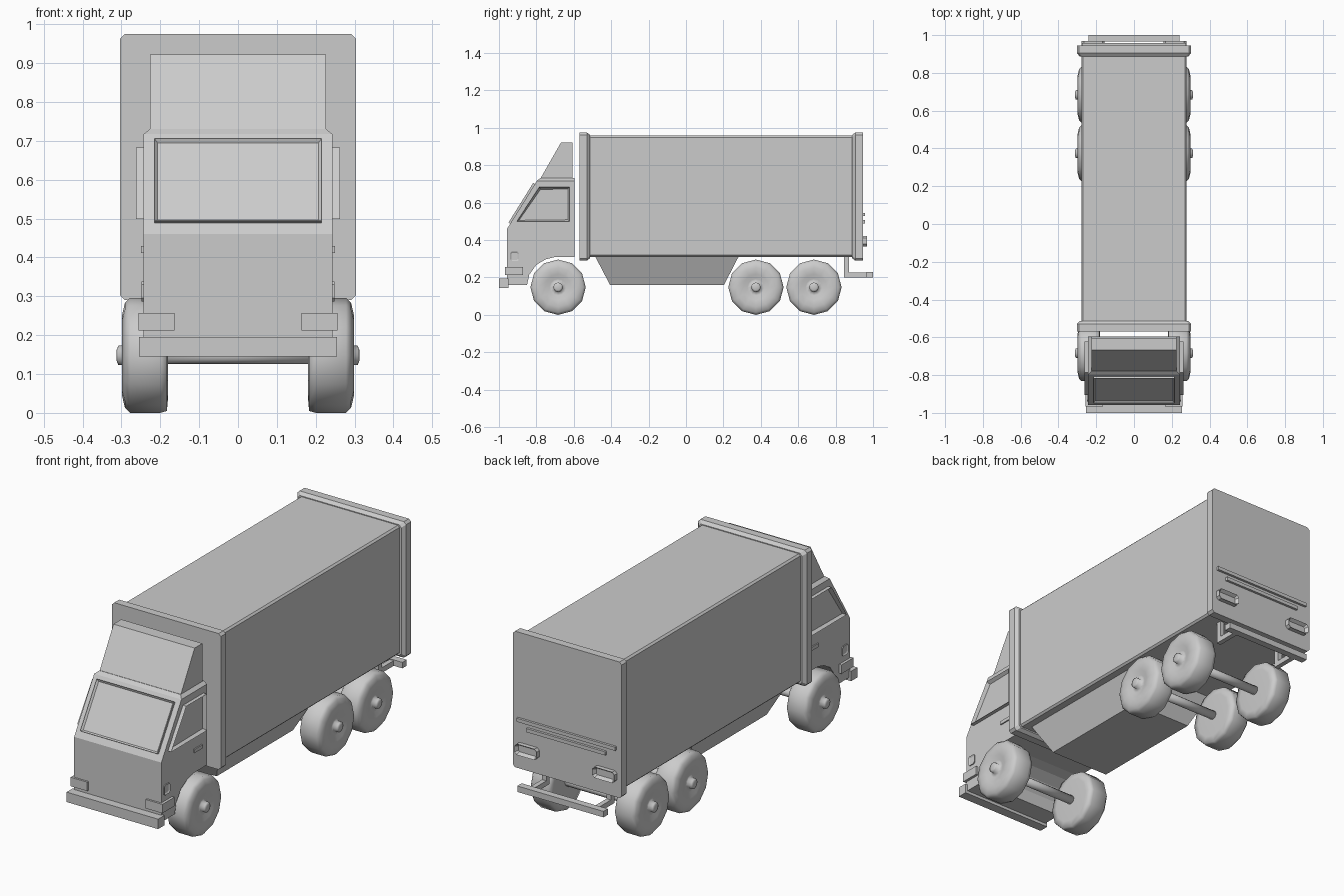
import bpy, bmesh, math
from mathutils import Vector

if "Cube" in bpy.data.objects:
    bpy.data.objects.remove(bpy.data.objects["Cube"])


def finish(name, bm, smooth=False):
    bmesh.ops.recalc_face_normals(bm, faces=bm.faces)
    me = bpy.data.meshes.new(name)
    bm.to_mesh(me)
    bm.free()
    for p in me.polygons:
        p.use_smooth = smooth
    ob = bpy.data.objects.new(name, me)
    bpy.context.collection.objects.link(ob)
    return ob


def loft(name, loops, smooth=False):
    """Skin a stack of equal-length loops and cap both ends."""
    bm = bmesh.new()
    rings = [[bm.verts.new(p) for p in loop] for loop in loops]
    n = len(rings[0])
    for a, b in zip(rings, rings[1:]):
        for i in range(n):
            j = (i + 1) % n
            bm.faces.new((a[i], a[j], b[j], b[i]))
    bm.faces.new(rings[0])
    bm.faces.new(rings[-1])
    return finish(name, bm, smooth)


def side_prism(name, profile, half):
    """Extrude a (y, z) profile across the width."""
    return loft(name, [[(s * half, y, z) for y, z in profile] for s in (-1, 1)])


def box(name, x, y, z, bevel=0):
    loops = [[(x[0], y[0], h), (x[1], y[0], h), (x[1], y[1], h), (x[0], y[1], h)] for h in z]
    ob = loft(name, loops)
    if bevel:
        m = ob.modifiers.new("bevel", 'BEVEL')
        m.width = bevel
        m.segments = 1
    return ob


def panel(name, pts, out, inset, recess):
    """Raised rim around a recessed centre."""
    bm = bmesh.new()
    out = Vector(out)
    base = [bm.verts.new(p) for p in pts]
    top = [bm.verts.new(Vector(p) + out) for p in pts]
    n = len(pts)
    for i in range(n):
        j = (i + 1) % n
        bm.faces.new((base[i], base[j], top[j], top[i]))
    bm.faces.new(base)
    face = bm.faces.new(top)
    bmesh.ops.recalc_face_normals(bm, faces=bm.faces)
    bmesh.ops.inset_individual(bm, faces=[face], thickness=inset)
    bmesh.ops.translate(bm, verts=face.verts, vec=-out * recess)
    return finish(name, bm)


def lathe(name, profile, y, z, side, n=12):
    """Turn an (x, radius) profile about the x axis."""
    loops = [[(side * x, y + r * math.sin(2 * math.pi * i / n), z + r * math.cos(2 * math.pi * i / n))
              for i in range(n)] for x, r in profile]
    ob = loft(name, loops, True)
    return ob


def octagon(a, b, c):
    """Chamfered rectangle corners for ranges a and b."""
    return [(a[0] + c, b[0]), (a[1] - c, b[0]), (a[1], b[0] + c), (a[1], b[1] - c),
            (a[1] - c, b[1]), (a[0] + c, b[1]), (a[0], b[1] - c), (a[0], b[0] + c)]


# Cargo box with its raised end frames
box("cargo_box", (-.278, .278), (-.55, .93), (.31, .958), .009)
for name, y0, y1, y2 in (("front_frame", -.57, -.53, -.513), ("rear_frame", .945, .905, .888)):
    big = octagon((-.303, .303), (.29, .975), .012)
    small = octagon((-.288, .288), (.303, .962), .012)
    loft(name, [[(x, y0, z) for x, z in big], [(x, y1, z) for x, z in big],
                [(x, y2, z) for x, z in small]])

# Tapered tank block under the cargo box
loft("underbody", [[(-w, a, z), (w, a, z), (w, b, z), (-w, b, z)]
                   for w, a, b, z in ((.235, -.487, .283, .315), (.165, -.406, .203, .16))])

# Cab, roof cap and wind deflector
side_prism("cab", [(-.957, .16), (-.957, .46), (-.797, .717), (-.595, .717), (-.595, .31),
                   (-.70, .31), (-.75, .297), (-.80, .268), (-.838, .215), (-.85, .16)], .243)
loft("cab_roof", [[(-w, a, z), (w, a, z), (w, -.595, z), (-w, -.595, z)]
                  for w, a, z in ((.243, -.797, .717), (.226, -.78, .731))])
side_prism("wind_deflector", [(-.778, .73), (-.668, .922), (-.606, .922), (-.606, .73)], .226)

# Windscreen and side windows
slope = Vector((0, .16, .257)).normalized()
normal = Vector((0, -slope.z, slope.y))
low = Vector((0, -.957, .46)) + slope * .033
high = low + slope * .25
across = Vector((.215, 0, 0))
panel("windscreen", [low - across, low + across, high + across, high - across],
      normal * .011, .012, .8)
for s, tag in ((-1, "left"), (1, "right")):
    pts = [(-.905, .499), (-.622, .499), (-.622, .683), (-.785, .683)]
    panel(tag + "_side_window", [(s * .242, y, z) for y, z in pts], (s * .02, 0, 0), .014, .8)

# Front bumper, headlights, side markers and door handles
box("front_bumper", (-.255, .255), (-1, -.95), (.145, .195))
for s, tag in ((-1, "left"), (1, "right")):
    box(tag + "_headlight", sorted((s * .163, s * .256)), (-.967, -.872), (.212, .257))
    panel(tag + "_side_marker", [(s * .242, y, z) for y, z in octagon((-.94, -.893), (.287, .338), .008)],
          (s * .006, 0, 0), .008, .8)
    box(tag + "_door_handle", sorted((s * .24, s * .249)), (-.70, -.635), (.412, .43))

# Wheels and axles
tyre = [(.18, .02), (.18, .11), (.183, .143), (.20, .148), (.278, .148), (.291, .135), (.298, .105),
        (.294, .07), (.285, .045), (.285, .026), (.308, .025), (.312, .015)]
for y, tag in ((-.684, "front"), (.374, "middle"), (.684, "rear")):
    for s, side in ((-1, "left"), (1, "right")):
        lathe(f"{tag}_{side}_wheel", tyre, y, .148, s)
    lathe(tag + "_axle", [(-.19, .022), (.19, .022)], y, .148, 1)

# Tailgate strips and tail lamps
box("upper_tail_strip", (-.275, .275), (.94, .957), (.528, .546))
box("lower_tail_strip", (-.22, .22), (.94, .957), (.49, .508))
for s, tag in ((-1, "left"), (1, "right")):
    panel(tag + "_tail_lamp", [(s * x, .944, z) for x, z in octagon((.155, .278), (.367, .422), .012)],
          (0, .024, 0), .012, .7)

# Rear bumper on two hanging brackets
box("rear_bumper", (-.24, .24), (.965, 1), (.2, .23))
for s, tag in ((-1, "left"), (1, "right")):
    x = sorted((s * .168, s * .192))
    box(tag + "_bumper_post", x, (.845, .872), (.2, .312))
    box(tag + "_bumper_arm", x, (.872, .965), (.2, .226))
